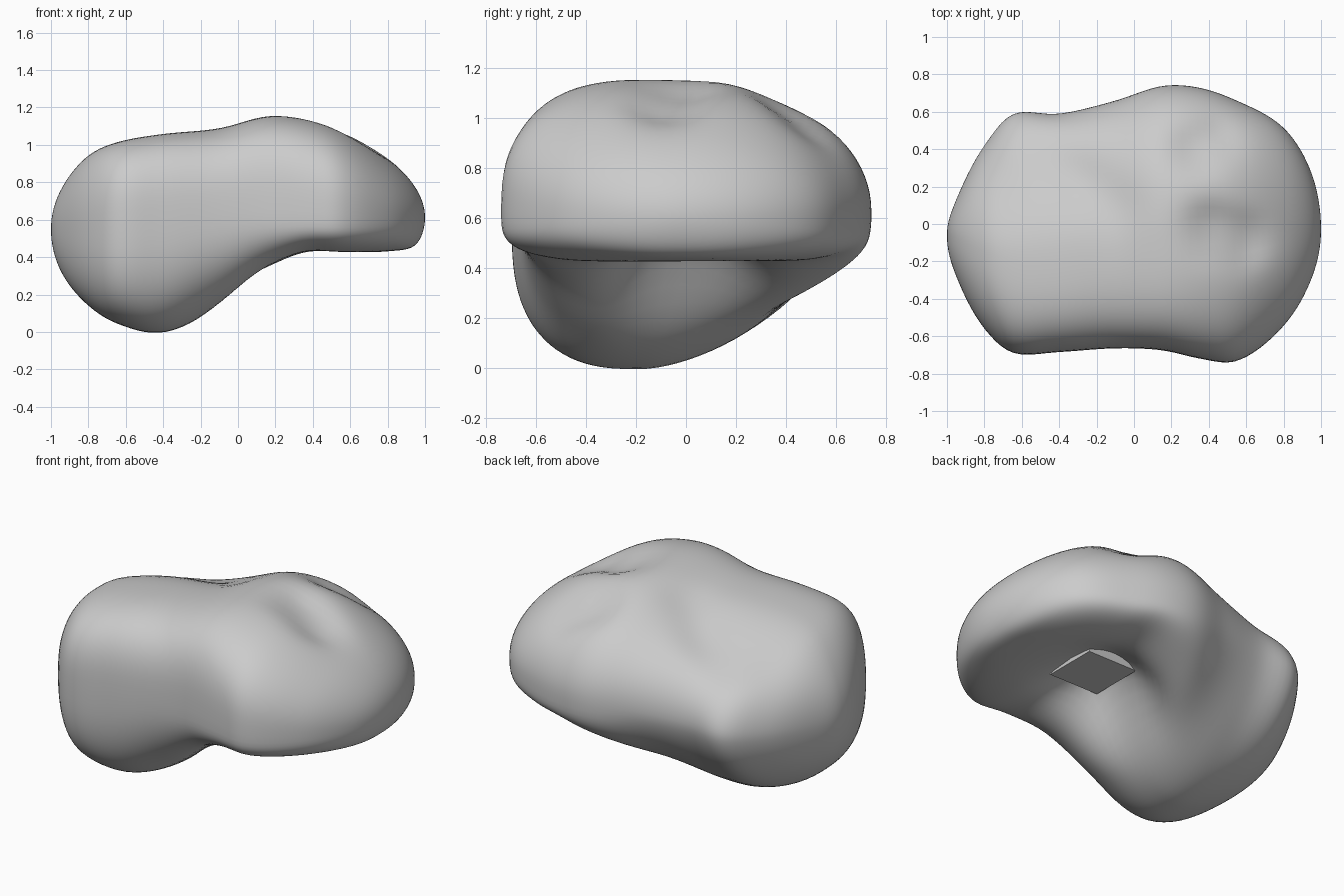
import bpy, bmesh
from math import sin, cos, acos, pi, exp, hypot

if "Cube" in bpy.data.objects:
    bpy.data.objects.remove(bpy.data.objects["Cube"])

# cross-sections along x: x, y front, y back, y mid, z low, z high, z mid,
# then roundness of the top-front, top-back, low-front, low-back quarters
SECTIONS = [
    (-1.00, -.06, -.06, -.06, .55, .55, .55, 2.2, 2.0, 2.2, 2.0),
    (-.95, -.28, .13, -.07, .33, .755, .55, 2.3, 1.9, 2.3, 1.9),
    (-.80, -.56, .42, -.14, .14, .945, .56, 2.6, 1.8, 2.7, 1.8),
    (-.65, -.69, .59, -.18, .045, 1.015, .58, 3.0, 1.8, 2.9, 1.75),
    (-.40, -.685, .59, -.18, -.005, 1.06, .60, 3.1, 2.1, 2.7, 1.65),
    (-.10, -.665, .66, -.12, .125, 1.09, .62, 3.1, 2.2, 2.5, 1.9),
    (.15, -.675, .74, -.05, .31, 1.155, .63, 3.3, 2.05, 2.8, 3.0),
    (.35, -.72, .73, 0, .415, 1.15, .63, 3.1, 1.95, 3.6, 4.2),
    (.55, -.735, .66, 0, .42, 1.09, .62, 2.8, 1.95, 3.6, 4.2),
    (.80, -.545, .515, 0, .43, .93, .61, 2.4, 2.0, 3.0, 3.4),
    (.95, -.29, .27, -.02, .465, .77, .61, 2.1, 2.0, 2.3, 2.4),
    (1.00, -.03, -.03, -.03, .61, .61, .61, 2.0, 2.0, 2.0, 2.0),
]
T = [acos(-s[0]) for s in SECTIONS]


def section(t):
    """Smoothly blend the cross-section parameters at angle t along the body."""
    n = len(T)
    i = max(k for k in range(n - 1) if T[k] <= t + 1e-9)
    h = T[i + 1] - T[i]
    u = (t - T[i]) / h

    def slope(k, c):
        a, b = max(k - 1, 0), min(k + 1, n - 1)
        return (SECTIONS[b][c] - SECTIONS[a][c]) / (T[b] - T[a])

    out = []
    for c in range(1, 11):
        p, q = SECTIONS[i][c], SECTIONS[i + 1][c]
        out.append((2*u**3 - 3*u*u + 1) * p + (3*u*u - 2*u**3) * q
                   + h * ((u**3 - 2*u*u + u) * slope(i, c) + (u**3 - u*u) * slope(i + 1, c)))
    return out


def groove(x, y, a, b, r):
    """Soft falloff around the segment a-b."""
    dx, dy = b[0] - a[0], b[1] - a[1]
    k = ((x - a[0]) * dx + (y - a[1]) * dy) / (dx*dx + dy*dy)
    k = min(1, max(0, k))
    return exp(-(hypot(x - a[0] - k*dx, y - a[1] - k*dy) / r) ** 2)


def point(t, ang):
    y0, y1, ym, z0, z1, zm, tf, tb, lf, lb = section(t)
    x, c, s = -cos(t), cos(ang), sin(ang)
    n = (tb if c > 0 else tf) if s > 0 else (lb if c > 0 else lf)
    ry = y1 - ym if c > 0 else ym - y0
    rz = z1 - zm if s > 0 else zm - z0
    y = ym + (1 if c > 0 else -1) * ry * abs(c) ** (2 / n)
    z = zm + (1 if s > 0 else -1) * rz * abs(s) ** (2 / n)
    if s > 0:    # dents in the upper surface
        z -= s * (.08 * groove(x, y, (.42, -.02), (.58, -.08), .13)
                  + .08 * groove(x, y, (.33, .42), (.43, .48), .13)
                  + .03 * groove(x, y, (-.1, .1), (-.5, .42), .13)
                  + .06 * groove(x, y, (-.35, .25), (-.65, .25), .22))
    else:        # hollow under the overhang
        z -= s * (.2 * groove(x, y, (.13, -.08), (.13, .08), .19)
                  + .1 * groove(x, y, (.3, -.06), (.36, .06), .2))
    return x, y, z


# main body: rings lofted along x, closed at both tips
RINGS, SIDES = 72, 96
bm = bmesh.new()
rings = []
for i in range(1, RINGS):
    t = pi * i / RINGS
    rings.append([bm.verts.new(point(t, 2 * pi * j / SIDES)) for j in range(SIDES)])
tips = [bm.verts.new((-1, -.06, .55)), bm.verts.new((1, -.03, .61))]
for a, b in zip(rings, rings[1:]):
    for j in range(SIDES):
        k = (j + 1) % SIDES
        bm.faces.new((a[j], a[k], b[k], b[j]))
for tip, ring in zip(tips, (rings[0], rings[-1])):
    for j in range(SIDES):
        bm.faces.new((tip, ring[j], ring[(j + 1) % SIDES]))
for _ in range(3):   # relax the quarter seams
    bmesh.ops.smooth_vert(bm, verts=bm.verts[:], factor=.5,
                          use_axis_x=False, use_axis_y=True, use_axis_z=True)
bmesh.ops.recalc_face_normals(bm, faces=bm.faces[:])
for f in bm.faces:
    f.smooth = True
mesh = bpy.data.meshes.new("blob_body")
bm.to_mesh(mesh)
bm.free()
bpy.context.collection.objects.link(bpy.data.objects.new("blob_body", mesh))

# square peg showing slightly in the underside hollow
bpy.ops.mesh.primitive_cube_add(size=.33, location=(.29, 0, .63))
bpy.context.object.name = "square_peg"
